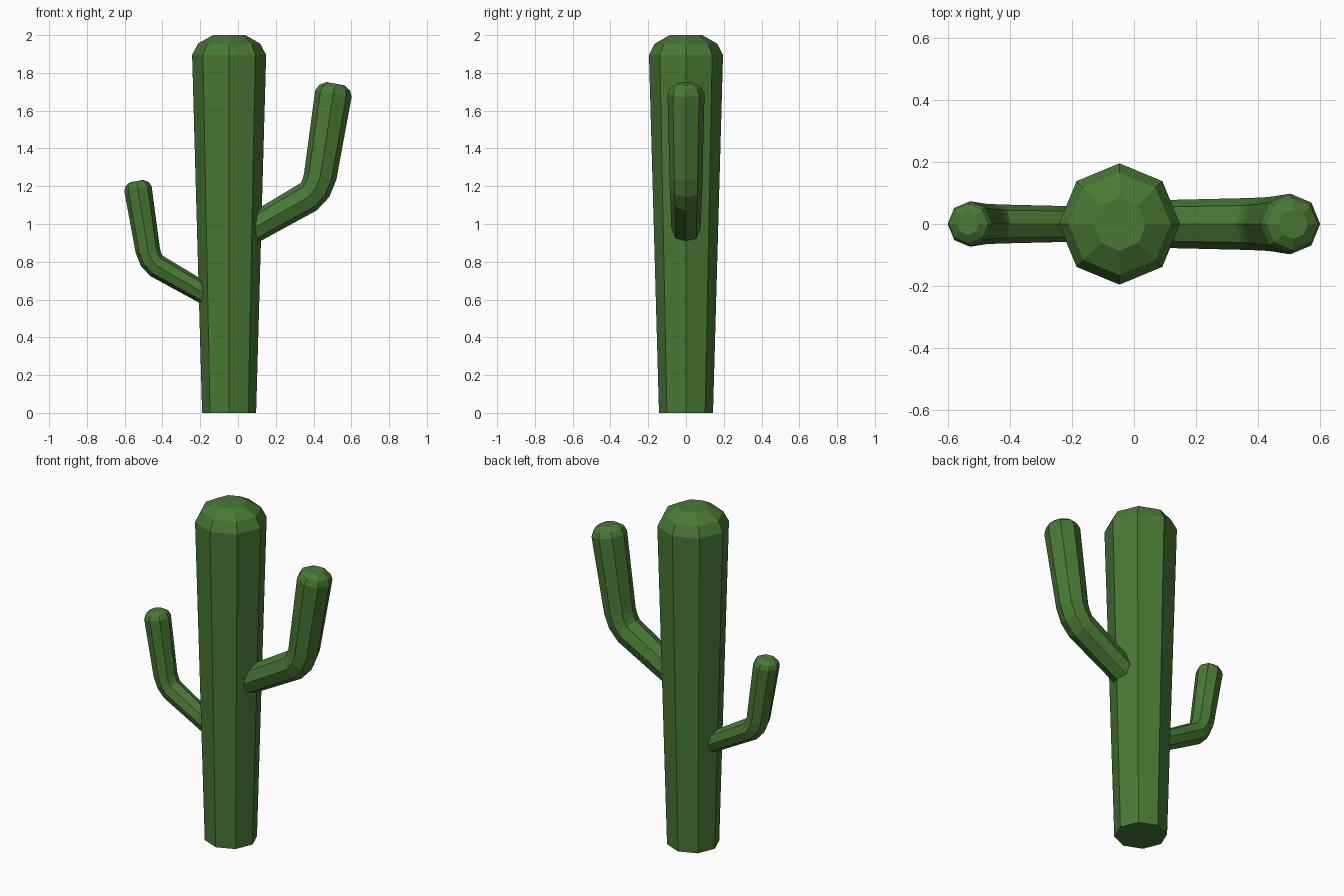
import bpy, bmesh, math
from mathutils import Vector

if "Cube" in bpy.data.objects:
    bpy.data.objects.remove(bpy.data.objects["Cube"])

green = bpy.data.materials.new("cactus_green")
green.diffuse_color = (0.065, 0.19, 0.035, 1)
green.use_nodes = True
green.node_tree.nodes["Principled BSDF"].inputs["Base Color"].default_value = green.diffuse_color
SIDES = 8


def tube(name, rings):
    """Octagonal tube in the XZ plane; rings are (x, z, tilt in degrees, radius)."""
    bm = bmesh.new()
    loops = []
    for x, z, tilt, r in rings:
        t = math.radians(tilt)
        side = Vector((math.sin(t), 0, -math.cos(t)))
        loop = []
        for i in range(SIDES):
            a = 2 * math.pi * i / SIDES
            p = Vector((x, 0, z)) + side * r * math.cos(a) + Vector((0, r * math.sin(a), 0))
            loop.append(bm.verts.new(p))
        loops.append(loop)
    for a, b in zip(loops, loops[1:]):
        for i in range(SIDES):
            j = (i + 1) % SIDES
            bm.faces.new((a[i], a[j], b[j], b[i]))
    bm.faces.new(loops[0][::-1])
    bm.faces.new(loops[-1])
    bmesh.ops.recalc_face_normals(bm, faces=bm.faces)
    mesh = bpy.data.meshes.new(name)
    bm.to_mesh(mesh)
    bm.free()
    mesh.materials.append(green)
    obj = bpy.data.objects.new(name, mesh)
    bpy.context.collection.objects.link(obj)
    return obj


# Trunk: widens upward, rounded top
TX = -0.047
tube("trunk", [(TX, 0, 90, 0.143), (TX, 1.895, 90, 0.196),
               (TX, 1.955, 90, 0.165), (TX, 2.0, 90, 0.086)])

# Arm profile: rises at 30 degrees, bends to 80 degrees, rounded tip
arm = [(0.0, 0.93, 30, 0.075), (0.375, 1.145, 30, 0.084), (0.413, 1.192, 55, 0.086),
       (0.435, 1.25, 80, 0.087), (0.505, 1.69, 80, 0.098),
       (0.511, 1.722, 80, 0.083), (0.515, 1.743, 80, 0.048)]
tube("right_arm", arm)

# Left arm: mirrored, three-quarter size, lower down
S = 0.75
tube("left_arm", [(-0.151 - S * x, -0.08 + S * z, 180 - t, S * r) for x, z, t, r in arm])
